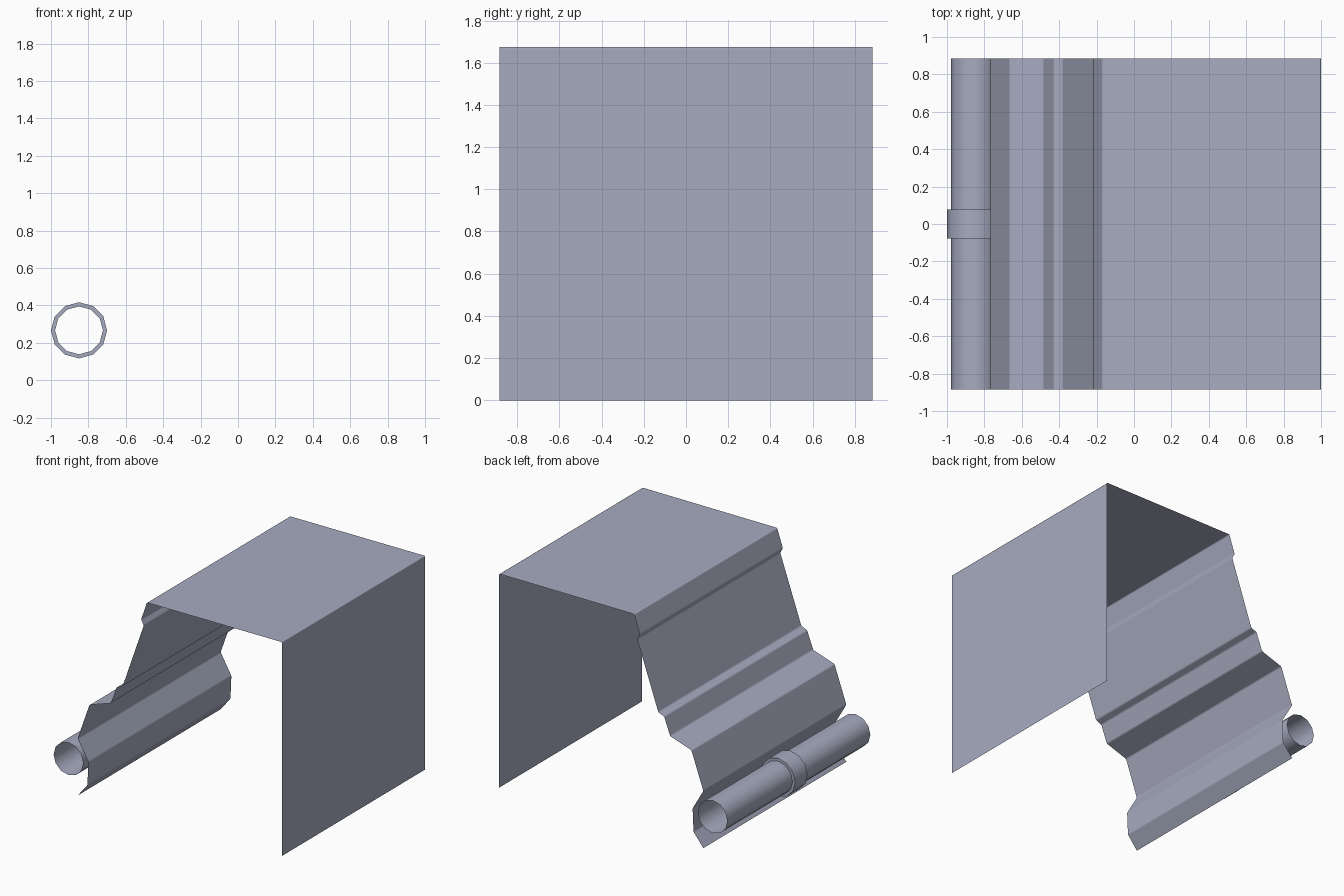
import bpy, bmesh, math

if "Cube" in bpy.data.objects:
    bpy.data.objects.remove(bpy.data.objects["Cube"])

HALF = 0.885                 # half depth of the whole section
CX, CZ = -0.85, 0.267        # pipe axis
SIDES = 12

# Blue-grey sheet metal
metal = bpy.data.materials.new("blue_grey_metal")
metal.diffuse_color = (0.39, 0.41, 0.53, 1.0)
metal.use_nodes = True
metal.node_tree.nodes["Principled BSDF"].inputs["Base Color"].default_value = metal.diffuse_color


def finish(name, bm, angle):
    mesh = bpy.data.meshes.new(name)
    bm.to_mesh(mesh)
    bm.free()
    mesh.materials.append(metal)
    ob = bpy.data.objects.new(name, mesh)
    bpy.context.collection.objects.link(ob)
    bpy.ops.object.select_all(action='DESELECT')
    ob.select_set(True)
    bpy.context.view_layer.objects.active = ob
    bpy.ops.object.shade_smooth_by_angle(angle=math.radians(angle))
    return ob


def extrude_profile(bm, pts, y0, y1, closed=False):
    """Sweep an (x, z) profile along y as a single-skin sheet."""
    a = [bm.verts.new((x, y0, z)) for x, z in pts]
    b = [bm.verts.new((x, y1, z)) for x, z in pts]
    n = len(pts)
    for i in range(n if closed else n - 1):
        j = (i + 1) % n
        bm.faces.new((a[i], a[j], b[j], b[i]))
    return a, b


def circle(r):
    """Clockwise points, so the swept skin faces away from the axis."""
    return [(CX + r * math.cos(2 * math.pi * i / SIDES),
             CZ - r * math.sin(2 * math.pi * i / SIDES)) for i in range(SIDES)]


# Folded sheet: back wall, flat top and the stepped, sloping front with pipe cradle
profile = [(1.0, 0.0), (1.0, 1.675), (-0.17, 1.672), (-0.22, 1.525),
           (-0.197, 1.485), (-0.38, 0.96), (-0.43, 0.94), (-0.483, 0.80),
           (-0.667, 0.738), (-0.77, 0.447), (-0.677, 0.287), (-0.685, 0.105),
           (-0.77, 0.0)]
bm = bmesh.new()
extrude_profile(bm, profile, -HALF, HALF)
bmesh.ops.reverse_faces(bm, faces=bm.faces)   # outward normals
sheet = finish("stepped_wall_and_roof", bm, 100)

# Small rounded folds
bev = sheet.modifiers.new("soft_folds", 'BEVEL')
bev.width = 0.008
bev.segments = 2
bev.limit_method = 'ANGLE'
bev.angle_limit = math.radians(15)
bev.harden_normals = True

# Open-ended pipe lying in the cradle
bm = bmesh.new()
extrude_profile(bm, circle(0.128), -HALF, HALF, closed=True)
bmesh.ops.reverse_faces(bm, faces=bm.faces)
bmesh.ops.recalc_face_normals(bm, faces=bm.faces)
finish("pipe", bm, 40)

# Collar around the middle of the pipe, with ring-shaped end faces
bm = bmesh.new()
outer = extrude_profile(bm, circle(0.15), -0.077, 0.077, closed=True)
inner = extrude_profile(bm, circle(0.128), -0.077, 0.077, closed=True)
for o, n in zip(outer, inner):
    for i in range(SIDES):
        j = (i + 1) % SIDES
        bm.faces.new((o[i], o[j], n[j], n[i]))
bmesh.ops.recalc_face_normals(bm, faces=bm.faces)
finish("pipe_collar", bm, 40)
